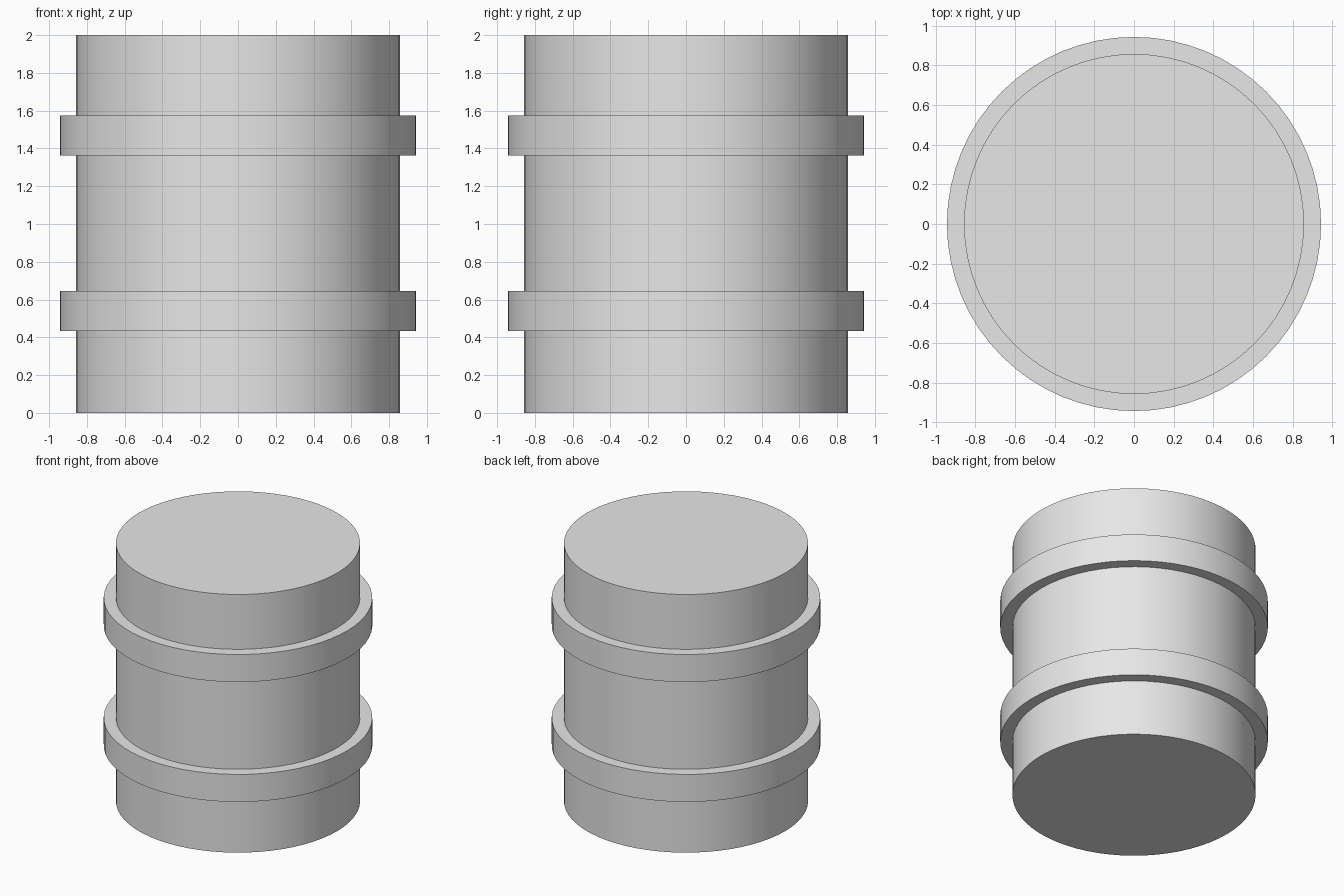
import bpy
import math

SEGMENTS = 64

# Remove the default object
cube = bpy.data.objects.get("Cube")
if cube:
    bpy.data.objects.remove(cube, do_unlink=True)

# Single grey material
grey = bpy.data.materials.new("plain_grey")
grey.use_nodes = True
grey.diffuse_color = (0.8, 0.8, 0.8, 1)
grey.node_tree.nodes["Principled BSDF"].inputs["Base Color"].default_value = grey.diffuse_color


def add_cylinder(name, radius, bottom, top):
    """Upright cylinder between two heights, with sharp rims."""
    bpy.ops.mesh.primitive_cylinder_add(
        vertices=SEGMENTS, radius=radius, depth=top - bottom,
        location=(0, 0, (bottom + top) / 2))
    obj = bpy.context.object
    obj.name = obj.data.name = name
    obj.data.materials.append(grey)
    bpy.ops.object.shade_smooth_by_angle(angle=math.radians(30))
    return obj


# Drum body
add_cylinder("drum_body", 0.857, 0, 2)

# Raised hoops around the body
add_cylinder("lower_hoop", 0.943, 0.433, 0.646)
add_cylinder("upper_hoop", 0.943, 1.362, 1.575)
